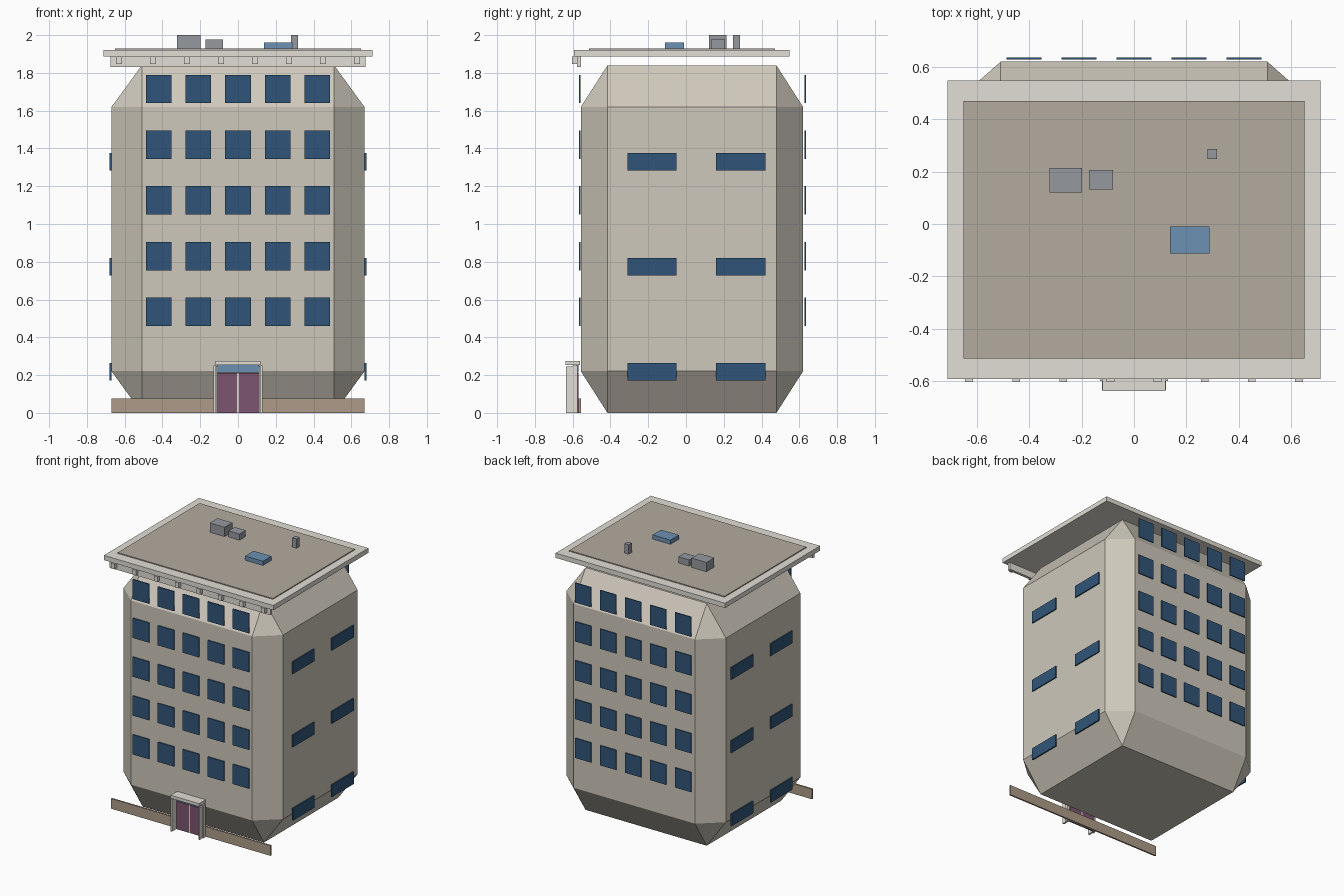
import bpy, bmesh

if "Cube" in bpy.data.objects:
    bpy.data.objects.remove(bpy.data.objects["Cube"])


def mat(name, r, g, b):
    m = bpy.data.materials.new(name)
    m.diffuse_color = (r, g, b, 1)
    m.use_nodes = True
    m.node_tree.nodes["Principled BSDF"].inputs["Base Color"].default_value = m.diffuse_color
    return m


WALL = mat("wall_beige", 0.62, 0.58, 0.50)
TRIM = mat("trim_cream", 0.76, 0.73, 0.67)
ROOF = mat("roof_tan", 0.45, 0.41, 0.35)
GLASS = mat("window_blue", 0.03, 0.09, 0.19)
SKY = mat("light_glass", 0.15, 0.28, 0.45)
DOOR = mat("door_purple", 0.20, 0.09, 0.16)
BASE = mat("plinth_brown", 0.42, 0.33, 0.25)
METAL = mat("metal_grey", 0.30, 0.32, 0.35)


def box(name, x, y, z, material, bevel=0):
    """Box from (min, max) ranges; bevel is a fraction of each dimension."""
    bm = bmesh.new()
    bmesh.ops.create_cube(bm, size=1)
    if bevel:
        bmesh.ops.bevel(bm, geom=bm.edges[:], offset=bevel, segments=1,
                        affect='EDGES', profile=0.5)
    size = [r[1] - r[0] for r in (x, y, z)]
    mid = [(r[0] + r[1]) / 2 for r in (x, y, z)]
    bmesh.ops.scale(bm, vec=size, verts=bm.verts)
    me = bpy.data.meshes.new(name)
    bm.to_mesh(me)
    bm.free()
    me.materials.append(material)
    ob = bpy.data.objects.new(name, me)
    ob.location = mid
    bpy.context.collection.objects.link(ob)
    return ob


def span(c, w):
    return (c - w / 2, c + w / 2)


# Chamfered main block
box("building_body", (-0.67, 0.67), (-0.557, 0.62), (0, 1.84), WALL, 0.12)

# Front and back windows
for row in range(5):
    for col in range(5):
        x, z = span((col - 2) * 0.21, 0.135), span(0.535 + row * 0.295, 0.15)
        box("front_window", x, (-0.567, -0.559), z, GLASS)
        box("back_window", x, (0.628, 0.636), z, GLASS)

# Side windows
for side in (-1, 1):
    for y in (-0.18, 0.29):
        for z in (0.217, 0.774, 1.33):
            box("side_window", span(side * 0.674, 0.01), span(y, 0.26),
                span(z, 0.092), GLASS)

# Front plinth strip
box("front_plinth", (-0.67, 0.67), (-0.568, -0.556), (0, 0.077), BASE)

# Entrance: doors, transom, side walls, frame and canopy
for s in (-1, 1):
    box("door_leaf", span(s * 0.0585, 0.107), (-0.582, -0.568), (0, 0.212), DOOR)
    box("entrance_side_wall", span(s * 0.117, 0.012), (-0.635, -0.575), (0, 0.245), TRIM)
    box("entrance_frame", span(s * 0.122, 0.014), (-0.60, -0.575), (0, 0.25), TRIM)
box("door_gap_panel", (-0.006, 0.006), (-0.58, -0.568), (0, 0.212), TRIM)
box("door_transom", (-0.111, 0.111), (-0.58, -0.568), (0.214, 0.256), SKY)
box("entrance_canopy", (-0.12, 0.12), (-0.638, -0.56), (0.253, 0.276), TRIM)

# Cornice strip and brackets
box("cornice", (-0.675, 0.675), (-0.576, -0.555), (1.832, 1.886), TRIM)
for i in range(8):
    box("cornice_bracket", span((i - 3.5) * 0.18, 0.03), (-0.604, -0.575),
        (1.846, 1.886), TRIM)

# Roof slab and covering
box("roof_slab", (-0.712, 0.712), (-0.593, 0.548), (1.886, 1.922), TRIM)
box("roof_covering", (-0.652, 0.652), (-0.513, 0.47), (1.915, 1.929), ROOF)

# Rooftop equipment
box("large_roof_unit", (-0.322, -0.198), (0.121, 0.214), (1.925, 2.0), METAL)
box("small_roof_unit", (-0.172, -0.08), (0.132, 0.207), (1.925, 1.976), METAL)
box("skylight", (0.138, 0.288), (-0.112, -0.01), (1.925, 1.961), SKY)
box("vent_pipe", (0.281, 0.317), (0.249, 0.287), (1.925, 2.0), METAL)
